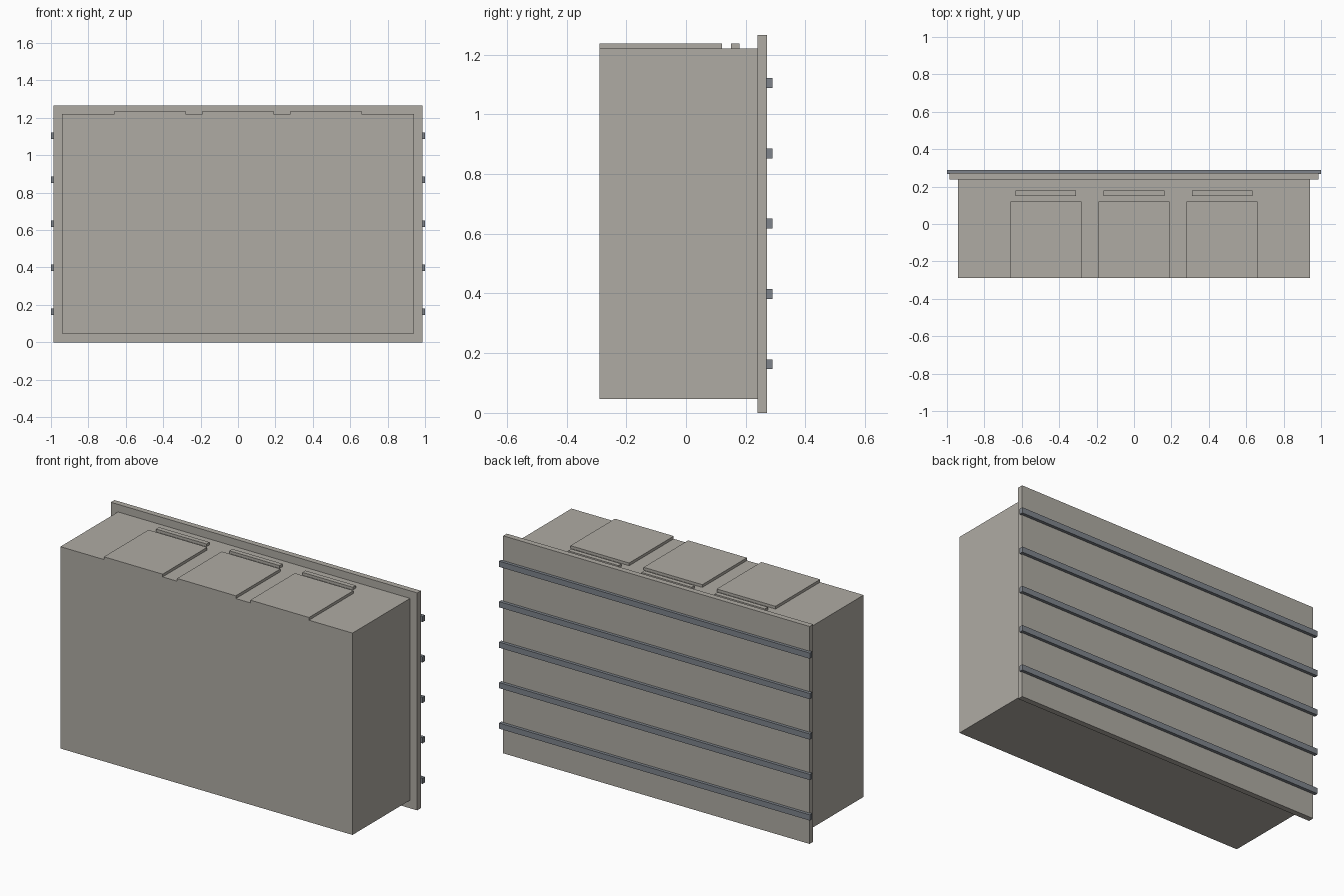
import bpy, bmesh

if "Cube" in bpy.data.objects:
    bpy.data.objects.remove(bpy.data.objects["Cube"])

def box(name, x, y, z, mat=None):
    """Axis-aligned box from (min, max) pairs."""
    bm = bmesh.new()
    bmesh.ops.create_cube(bm, size=1)
    for v in bm.verts:
        v.co = [r[0] + (c + 0.5) * (r[1] - r[0]) for c, r in zip(v.co, (x, y, z))]
    me = bpy.data.meshes.new(name)
    bm.to_mesh(me)
    bm.free()
    ob = bpy.data.objects.new(name, me)
    bpy.context.collection.objects.link(ob)
    if mat:
        me.materials.append(mat)
    return ob

def paint(name, rgb):
    m = bpy.data.materials.new(name)
    m.diffuse_color = (*rgb, 1)
    m.use_nodes = True
    m.node_tree.nodes["Principled BSDF"].inputs["Base Color"].default_value = m.diffuse_color
    return m

casing = paint("casing_grey", (0.43, 0.41, 0.37))
steel = paint("rail_steel", (0.21, 0.23, 0.26))

# Main cabinet and the larger back plate
box("cabinet_body", (-0.94, 0.94), (-0.29, 0.239), (0.047, 1.221), casing)
box("back_plate", (-0.986, 0.986), (0.239, 0.272), (0, 1.265), casing)

# Three raised top panels, each with a narrow strip behind
for i in (-1, 0, 1):
    cx = i * 0.471
    box("top_panel", (cx - 0.189, cx + 0.189), (-0.29, 0.12), (1.221, 1.237), casing)
    box("top_strip", (cx - 0.162, cx + 0.162), (0.151, 0.179), (1.221, 1.237), casing)

# Five horizontal rails across the back
for i in range(5):
    cz = 0.163 + i * 0.2353
    box("back_rail", (-1, 1), (0.268, 0.29), (cz - 0.0165, cz + 0.0165), steel)
